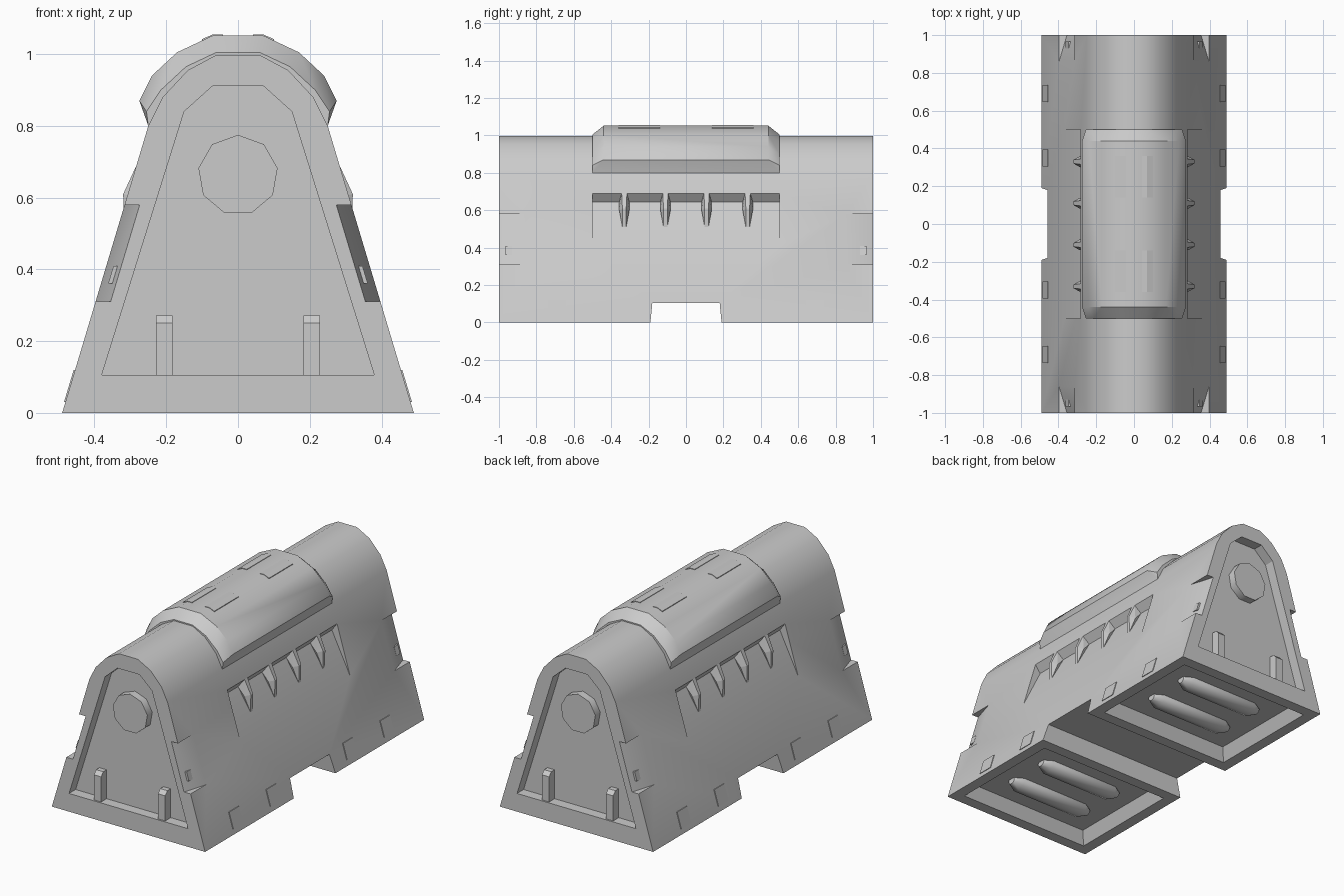
import bpy, bmesh, math
from mathutils import Matrix, Vector

if "Cube" in bpy.data.objects:
    bpy.data.objects.remove(bpy.data.objects["Cube"])

grey = bpy.data.materials.new("light_grey")
grey.use_nodes = True
COLOUR = (0.6, 0.6, 0.6, 1)
grey.diffuse_color = COLOUR
grey.node_tree.nodes["Principled BSDF"].inputs["Base Color"].default_value = COLOUR


def add_hull(bm, points):
    """Add the convex solid around a few points to a mesh."""
    part = bmesh.new()
    for p in points:
        part.verts.new(p)
    bmesh.ops.convex_hull(part, input=part.verts)
    bmesh.ops.dissolve_limit(part, angle_limit=0.01, verts=part.verts, edges=part.edges)
    bmesh.ops.recalc_face_normals(part, faces=part.faces)
    temp = bpy.data.meshes.new("temp")
    part.to_mesh(temp)
    part.free()
    bm.from_mesh(temp)
    bpy.data.meshes.remove(temp)


def finish(bm, name):
    mesh = bpy.data.meshes.new(name)
    bm.to_mesh(mesh)
    bm.free()
    mesh.materials.append(grey)
    obj = bpy.data.objects.new(name, mesh)
    bpy.context.collection.objects.link(obj)
    return obj


def smooth(obj, degrees=30):
    bpy.ops.object.select_all(action="DESELECT")
    obj.select_set(True)
    bpy.context.view_layer.objects.active = obj
    bpy.ops.object.shade_smooth_by_angle(angle=math.radians(degrees))


def mirrored(half):
    return half + [(-x, z) for x, z in half]


def slab(profile, y0, y1):
    """Points of an x-z profile at two depths."""
    return [(x, y, z) for y in (y0, y1) for x, z in profile]


def wall(z):
    """Distance of the leaning side wall from the middle at a height."""
    return 0.49 - 0.3 * z


def flip(points, sx, sy):
    return [(x * sx, y * sy, z) for x, y, z in points]


SIDES = (-1, 1)
CORNERS = [(sx, sy) for sx in SIDES for sy in SIDES]
FIN_ROWS = (-0.33, -0.11, 0.11, 0.33)

# Arched body
arch = mirrored([(0.49, 0), (0.25, 0.8), (0.21, 0.88), (0.14, 0.955), (0.06, 0.998)])
bm = bmesh.new()
add_hull(bm, slab(arch, -1, 1))
body = finish(bm, "body")

# Cutters: underside channel, end panels, floor pockets, corner notches, side vents
bm = bmesh.new()
add_hull(bm, [(x, y * s, z) for x in SIDES for s in SIDES
              for y, z in ((0.195, -0.05), (0.18, 0.105))])
panel = mirrored([(0.38, 0.105), (0.15, 0.84), (0.07, 0.912)])
for s in SIDES:
    add_hull(bm, slab(panel, 0.94 * s, 1.1 * s))
    pocket = [(x * e, y * s, z) for e in SIDES
              for x, z, ys in ((0.43, -0.01, (0.25, 0.94)), (0.39, 0.07, (0.29, 0.9)))
              for y in ys]
    add_hull(bm, pocket)
    vent = [(wall(0.69), 0.69), (0.25, 0.645), (wall(0.41), 0.41),
            (wall(0.69) + 0.1, 0.69), (wall(0.41) + 0.1, 0.41)]
    add_hull(bm, flip(slab(vent, -0.5, 0.5), s, 1))
for sx, sy in CORNERS:
    notch = []
    for z in (0.31, 0.58):
        notch += [(wall(z), 0.86, z), (wall(z) - 0.045, 1.01, z),
                  (wall(z) + 0.05, 0.86, z), (wall(z) + 0.05, 1.01, z)]
    add_hull(bm, flip(notch, sx, sy))
cutter = finish(bm, "cutter")
cutter.hide_render = True

cut = body.modifiers.new("cuts", "BOOLEAN")
cut.operation = "DIFFERENCE"
cut.solver = "EXACT"
cut.object = cutter
bpy.context.view_layer.objects.active = body
bpy.ops.object.modifier_apply(modifier=cut.name)
bpy.data.objects.remove(cutter)
smooth(body)

# Raised top cover with sloped ends
outer = mirrored([(0.25, 0.8), (0.275, 0.87), (0.24, 0.94), (0.17, 1.005), (0.07, 1.052)])
inner = mirrored([(0.25, 0.8), (0.255, 0.84), (0.215, 0.9), (0.145, 0.965), (0.06, 1.005)])
bm = bmesh.new()
add_hull(bm, slab(outer, -0.44, 0.44) + slab(inner, -0.5, 0.5))
smooth(finish(bm, "top_cover"))

# Thin plates on the cover
bm = bmesh.new()
for sx, sy in CORNERS:
    plate = [(0.042, 1.045), (0.1, 1.03), (0.042, 1.055), (0.07, 1.055), (0.1, 1.042)]
    add_hull(bm, flip(slab(plate, 0.14, 0.36), sx, sy))
finish(bm, "cover_plates")

# Pointed fins under the vent ledges
bm = bmesh.new()
for s in SIDES:
    for row in FIN_ROWS:
        fin = [(x, row + w * e, z) for e in SIDES for x, w, z in (
            (0.283, 0.014, 0.69), (0.32, 0.01, 0.61), (0.25, 0.027, 0.645),
            (0.29, 0.027, 0.6), (0.318, 0.01, 0.51), (0.25, 0.02, 0.69))]
        add_hull(bm, flip(fin, s, 1))
finish(bm, "vent_fins")

# Small plates low on the side walls and inside the corner notches
bm = bmesh.new()
for sx, sy in CORNERS:
    for y in (0.35, 0.69):
        plate = [(wall(z) + d, z) for z in (0.03, 0.12) for d in (-0.01, 0.004)]
        add_hull(bm, flip(slab(plate, y - 0.045, y + 0.045), sx, sy))
    lug = [(wall(z) + d, z) for z in (0.36, 0.41) for d in (-0.045, -0.02)]
    add_hull(bm, flip(slab(lug, 0.93, 0.965), sx, sy))
finish(bm, "side_plates")

# Round knobs and upright posts in the end panels
knobs, posts = bmesh.new(), bmesh.new()
for s in SIDES:
    place = Matrix.Translation((0, 0.96 * s, 0.663)) @ Matrix.Rotation(math.pi / 2, 4, "X")
    bmesh.ops.create_cone(knobs, cap_ends=True, segments=9, radius1=0.112,
                          radius2=0.112, depth=0.05, matrix=place)
    for x in (-0.205, 0.205):
        shape = [(x + 0.023 * e, y * s, z) for e in SIDES for y, z in (
            (0.93, 0.1), (0.99, 0.1), (0.99, 0.25), (0.97, 0.272), (0.93, 0.272))]
        add_hull(posts, shape)
smooth(finish(knobs, "end_knobs"), 45)
finish(posts, "end_posts")

# Rounded bars in the floor pockets
bm = bmesh.new()
for s in SIDES:
    for y in (0.47, 0.72):
        ring = [(math.cos(a * math.pi / 4), math.sin(a * math.pi / 4)) for a in range(8)]
        bar = [(x * e, y * s + r * c, 0.06 + 0.8 * r * d) for e in SIDES
               for x, r in ((0.27, 0.025), (0.22, 0.055)) for c, d in ring]
        add_hull(bm, bar)
smooth(finish(bm, "floor_bars"), 50)
